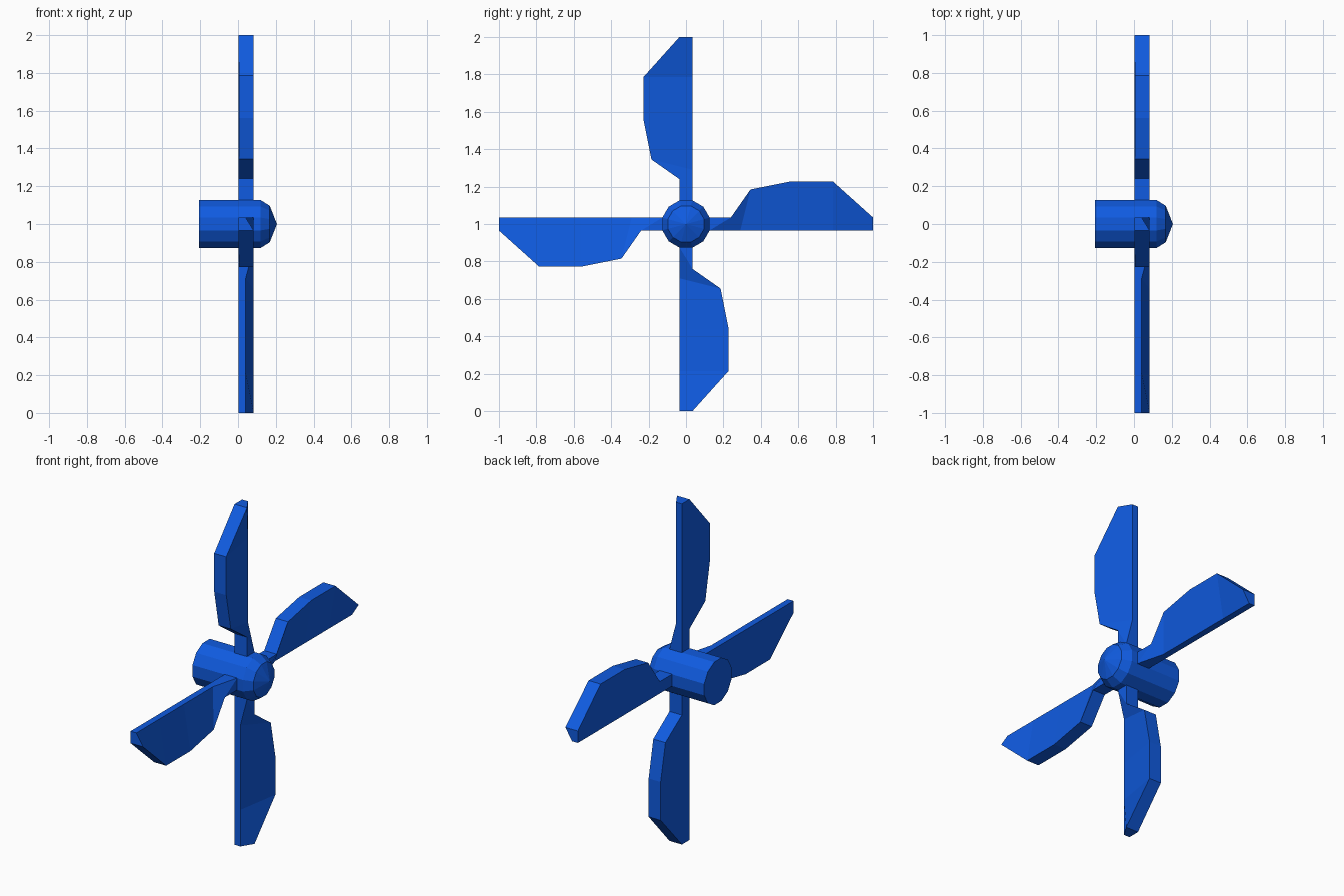
import bpy, bmesh, math
from mathutils import Matrix, Vector

if "Cube" in bpy.data.objects:
    bpy.data.objects.remove(bpy.data.objects["Cube"])

CENTRE = Vector((0, 0, 1))

blue = bpy.data.materials.new("blue_paint")
blue.diffuse_color = (0.005, 0.105, 0.75, 1)
blue.use_nodes = True
blue.node_tree.nodes["Principled BSDF"].inputs["Base Color"].default_value = blue.diffuse_color


def loft(name, rings):
    """Skin closed rings of equal length and cap both ends."""
    bm = bmesh.new()
    loops = [[bm.verts.new(p) for p in ring] for ring in rings]
    n = len(loops[0])
    for a, b in zip(loops, loops[1:]):
        for i in range(n):
            j = (i + 1) % n
            bm.faces.new((a[i], a[j], b[j], b[i]))
    bm.faces.new(loops[0])
    bm.faces.new(loops[-1])
    bmesh.ops.remove_doubles(bm, verts=bm.verts, dist=0.0005)
    bmesh.ops.recalc_face_normals(bm, faces=bm.faces)
    mesh = bpy.data.meshes.new(name)
    bm.to_mesh(mesh)
    bm.free()
    mesh.materials.append(blue)
    obj = bpy.data.objects.new(name, mesh)
    bpy.context.collection.objects.link(obj)
    obj.location = CENTRE
    return obj


# Hub: 12-sided cylinder with a faceted nose, axis along x
def hub_ring(x, r):
    angles = [math.radians(15 + 30 * i) for i in range(12)]
    return [(x, r * math.cos(a), r * math.sin(a)) for a in angles]


loft("hub", [hub_ring(x, r) for x, r in
             ((-0.207, 0.131), (0.12, 0.131), (0.168, 0.1), (0.206, 0.0002))])

# Blade sections: straight-edge radius, its front x, outer-edge radius,
# its offset, its back x
SECTIONS = [
    (0.02, 0.083, 0.02, -0.035, 0.002),
    (0.125, 0.083, 0.24, -0.035, 0.002),
    (0.29, 0.04, 0.345, -0.185, 0.004),
    (0.56, 0.04, 0.56, -0.228, 0.005),
    (0.785, 0.04, 0.785, -0.228, 0.005),
    (1.0, 0.04, 1.0, -0.035, 0.002),
]

# Four blades around the hub
for k in range(4):
    turn = Matrix.Rotation(k * math.pi / 2, 3, 'X')
    rings = []
    for r1, front, r2, off, back in SECTIONS:
        ring = [(0.002, 0.035, r1), (front, 0.035, r1),
                (0.083, off, r2), (back, off, r2)]
        rings.append([turn @ Vector(p) for p in ring])
    loft(f"blade_{k + 1}", rings)
